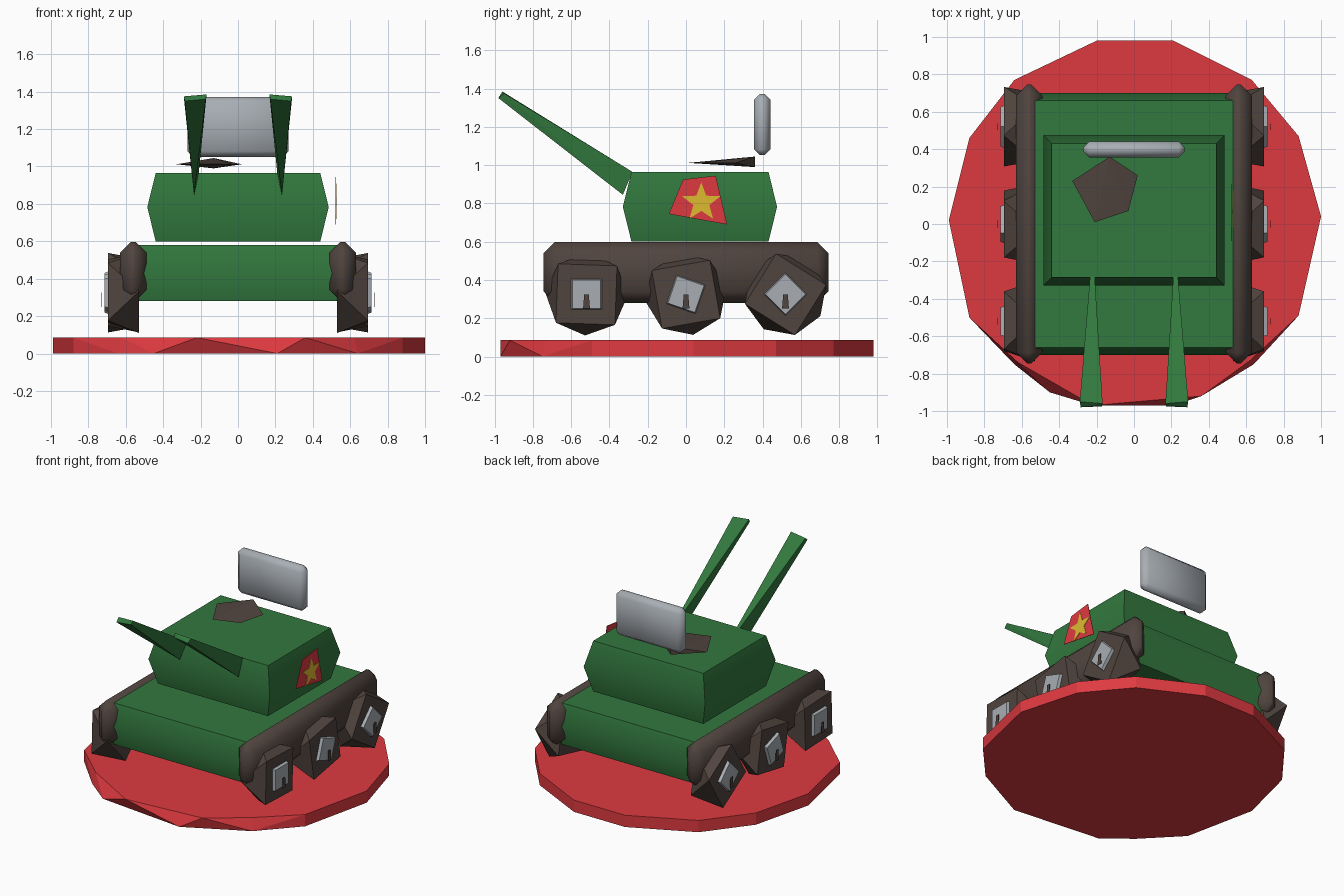
import bpy, bmesh
from math import sin, cos, radians
from mathutils import Matrix

cube = bpy.data.objects.get("Cube")
if cube:
    bpy.data.objects.remove(cube, do_unlink=True)


def material(name, rgb):
    lin = [((c / 255 + 0.055) / 1.055) ** 2.4 for c in rgb] + [1]
    m = bpy.data.materials.new(name)
    m.use_nodes = True
    m.diffuse_color = lin
    m.node_tree.nodes["Principled BSDF"].inputs["Base Color"].default_value = lin
    return m


green = material("green paint", (50, 120, 62))
red = material("red", (222, 58, 64))
brown = material("dark brown", (80, 68, 62))
grey = material("light grey", (168, 174, 180))
yellow = material("yellow", (222, 186, 48))


def finish(bm, name, mat, smooth=0):
    bmesh.ops.recalc_face_normals(bm, faces=bm.faces)
    mesh = bpy.data.meshes.new(name)
    bm.to_mesh(mesh)
    bm.free()
    mesh.materials.append(mat)
    ob = bpy.data.objects.new(name, mesh)
    bpy.context.collection.objects.link(ob)
    if smooth:
        bpy.ops.object.select_all(action='DESELECT')
        ob.select_set(True)
        bpy.context.view_layer.objects.active = ob
        bpy.ops.object.shade_smooth_by_angle(angle=radians(smooth))
    return ob


def hull(name, points, mat, side=1):
    """Faceted solid wrapped around a few points."""
    bm = bmesh.new()
    for x, y, z in points:
        bm.verts.new((x * side, y, z))
    res = bmesh.ops.convex_hull(bm, input=bm.verts)
    loose = [v for v in bm.verts if not v.link_faces]
    bmesh.ops.delete(bm, geom=loose, context='VERTS')
    bmesh.ops.dissolve_limit(bm, angle_limit=radians(1), verts=bm.verts, edges=bm.edges)
    return finish(bm, name, mat)


def bevel_box(name, center, size, bevel, mat, smooth):
    bm = bmesh.new()
    bmesh.ops.create_cube(bm, size=1, matrix=Matrix.Translation(center) @ Matrix.Diagonal((*size, 1)))
    bmesh.ops.bevel(bm, geom=bm.edges[:], offset=bevel, segments=1, affect='EDGES')
    return finish(bm, name, mat, smooth)


def ridged_box(name, y_mid, half_x, half_y, z0, z1, inset_x, inset_y, mat):
    """Box whose walls bulge to a ridge at half height."""
    bm = bmesh.new()
    rings = []
    for z, k in ((z0, 1), ((z0 + z1) / 2, 0), (z1, 1)):
        hx, hy = half_x - k * inset_x, half_y - k * inset_y
        rings.append([bm.verts.new((sx * hx, y_mid + sy * hy, z))
                      for sx, sy in ((-1, -1), (1, -1), (1, 1), (-1, 1))])
    for a, b in zip(rings, rings[1:]):
        for i in range(4):
            j = (i + 1) % 4
            bm.faces.new((a[i], a[j], b[j], b[i]))
    bm.faces.new(rings[0])
    bm.faces.new(rings[-1])
    return finish(bm, name, mat, 40)


def side_plate(name, x, outline, mat, thick=0.003):
    """Thin plate facing sideways, outline in (y, z)."""
    bm = bmesh.new()
    face = bm.faces.new([bm.verts.new((x, y, z)) for y, z in outline])
    ext = bmesh.ops.extrude_face_region(bm, geom=[face])
    for v in ext["geom"]:
        if isinstance(v, bmesh.types.BMVert):
            v.co.x += thick
    return finish(bm, name, mat)


def ring(n, radius, start, cy, cz):
    return [(cy + radius * cos(radians(start + 360 * i / n)),
             cz + radius * sin(radians(start + 360 * i / n))) for i in range(n)]


# Ground disc: rough round slab with slightly different rims
shared = [(-0.99, 0.02), (-0.88, 0.46), (-0.64, 0.77), (-0.2, 0.98), (0.21, 0.98),
          (0.63, 0.77), (0.88, 0.47), (1, 0.04), (0.88, -0.49), (-0.88, -0.5)]
top_rim = shared + [(0.62, -0.73), (0.36, -0.92), (-0.22, -0.97), (-0.62, -0.74)]
low_rim = shared + [(0.64, -0.75), (0.21, -0.97), (-0.45, -0.9), (-0.64, -0.75)]
hull("ground_disc", [(x, y, 0.085) for x, y in top_rim] + [(x, y, 0) for x, y in low_rim], red)

# Body and turret
ridged_box("body", 0, 0.53, 0.70, 0.28, 0.58, 0, 0.04, green)
ridged_box("turret", 0.073, 0.485, 0.403, 0.60, 0.965, 0.045, 0.045, green)

# Floating hatch and upright plate above the turret
pentagon = [(0.02, 0.26), (-0.03, 0.07), (-0.21, 0.01), (-0.33, 0.23)]
hull("hatch", [(x, y, 1.012) for x, y in pentagon] + [(-0.13, 0.36, 0.99), (-0.13, 0.36, 1.045)], brown)
bevel_box("rear_plate", (0, 0.398, 1.212), (0.54, 0.085, 0.32), 0.03, grey, 50)

wheels = ((-0.52, 133, 135), (0.0, 145, 116), (0.52, 103, 90))
for side, label in ((1, "left"), (-1, "right")):
    # Twin barrels: tall and narrow at the root, wide and flat at the tip
    hull(label + "_barrel",
         [(0.21, -0.28, 0.965), (0.235, -0.28, 0.965), (0.235, -0.33, 0.845),
          (0.168, -0.96, 1.385), (0.29, -0.95, 1.375), (0.172, -0.975, 1.36), (0.285, -0.98, 1.35)],
         green, side)
    # Tracks
    bevel_box(label + "_track", (side * 0.56, 0, 0.44), (0.14, 1.49, 0.315), 0.058, brown, 50)
    # Blocky twisted wheels with square hubs and a small pointer
    for i, (y, turn, hub_turn) in enumerate(wheels, 1):
        cz = 0.325
        hull(f"{label}_wheel_{i}",
             [(0.695, *p) for p in ring(4, 0.218, turn, y, cz)]
             + [(0.53, *p) for p in ring(4, 0.215, turn - 45, y, cz)], brown, side)
        hull(f"{label}_hub_{i}",
             [(0.69, *p) for p in ring(4, 0.115, hub_turn, y, cz)]
             + [(0.715, *p) for p in ring(4, 0.105, hub_turn, y, cz)], grey, side)
        side_plate(f"{label}_hub_pointer_{i}", side * 0.73,
                   [(y - 0.018, 0.25), (y + 0.018, 0.25), (y + 0.012, 0.325), (y - 0.012, 0.325)], brown)

# Banner with a star, on one side of the turret
side_plate("banner", 0.522, [(-0.015, 0.925), (0.155, 0.945), (0.215, 0.69), (-0.09, 0.745)], red)
outer, inner = ring(5, 0.105, 90, 0.08, 0.805), ring(5, 0.044, 126, 0.08, 0.805)
side_plate("banner_star", 0.527, [p for pair in zip(outer, inner) for p in pair], yellow)
